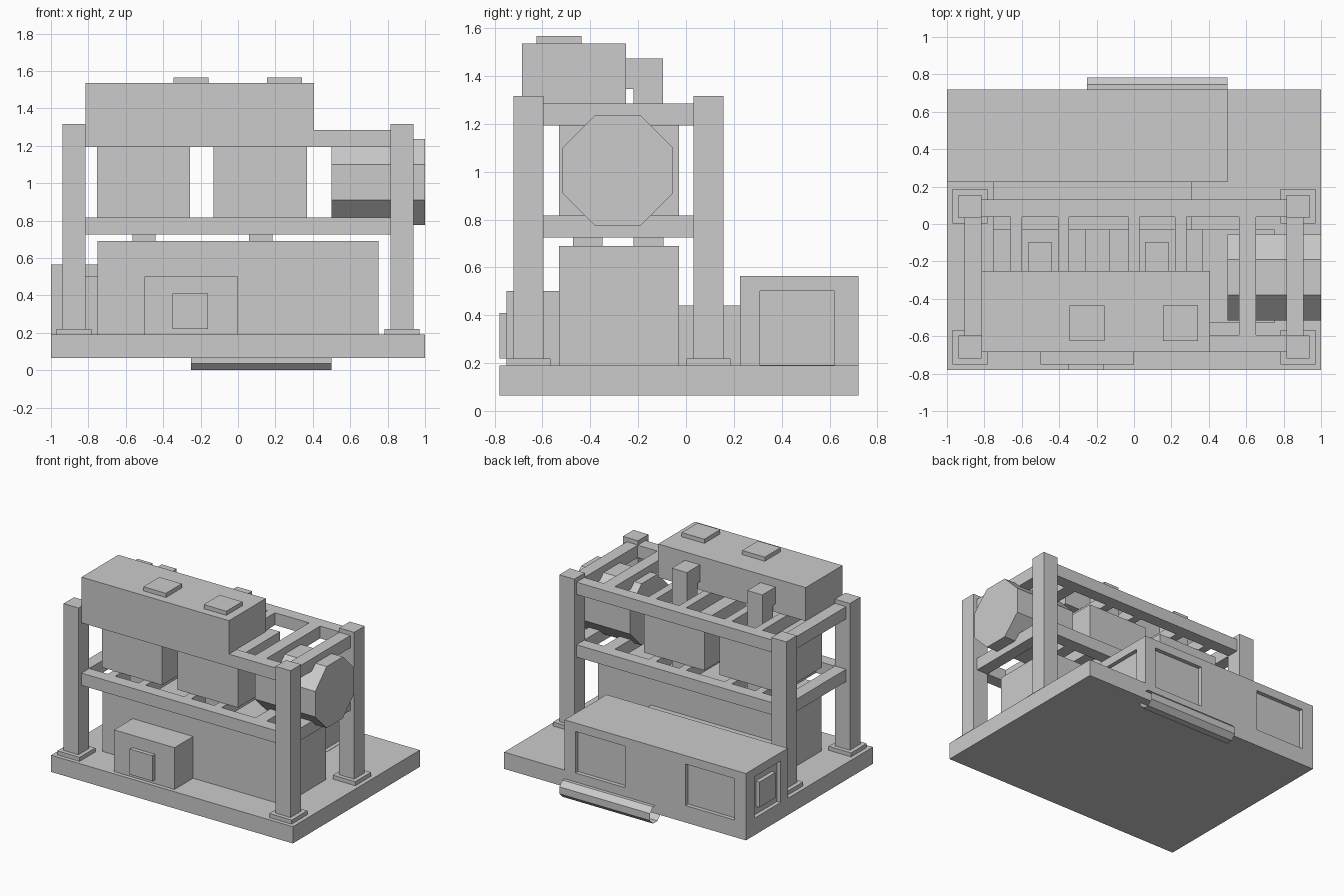
import bpy, bmesh, math
from mathutils import Matrix

if "Cube" in bpy.data.objects:
    bpy.data.objects.remove(bpy.data.objects["Cube"])


def add_object(name, bm):
    me = bpy.data.meshes.new(name)
    bm.to_mesh(me)
    bm.free()
    ob = bpy.data.objects.new(name, me)
    bpy.context.collection.objects.link(ob)
    return ob


def box(name, x, y, z):
    """Axis-aligned box from (min, max) ranges."""
    bm = bmesh.new()
    bmesh.ops.create_cube(bm, size=1)
    for v in bm.verts:
        for i, (lo, hi) in enumerate((x, y, z)):
            v.co[i] = lo if v.co[i] < 0 else hi
    return add_object(name, bm)


def octagon_bar(name, x, cy, cz, apothem, caps):
    """Eight-sided cylinder along x with flat sides facing y and z."""
    bm = bmesh.new()
    r = apothem / math.cos(math.pi / 8)
    bmesh.ops.create_cone(bm, cap_ends=caps, segments=8, radius1=r, radius2=r,
                          depth=x[1] - x[0])
    if abs(max(v.co.y for v in bm.verts) - r) < 1e-4:
        bm.transform(Matrix.Rotation(math.pi / 8, 4, 'Z'))
    bm.transform(Matrix.Rotation(math.pi / 2, 4, 'Y'))
    bm.transform(Matrix.Translation(((x[0] + x[1]) / 2, cy, cz)))
    return add_object(name, bm)


def around(c, w):
    return (c - w / 2, c + w / 2)


# base plate and the open drain tube under its back edge
box("base_plate", (-1, 1), (-0.78, 0.72), (0.065, 0.19))
octagon_bar("drain_tube", (-0.25, 0.5), 0.72, 0.0625, 0.0625, False)

# rear cabinet with recessed panels on every side
cabinet = box("rear_cabinet", (-1, 0.5), (0.225, 0.72), (0.19, 0.565))
D = 0.03
panel_z = (0.192, 0.502)
recesses = [((-1.1, -1 + D), (0.31, 0.62)), ((0.5 - D, 0.6), (0.31, 0.62))]
for xr in ((-0.905, -0.5), (0.0, 0.41)):
    recesses += [(xr, (0.72 - D, 0.8)), (xr, (0.1, 0.225 + D))]
for i, (xr, yr) in enumerate(recesses):
    cutter = box(f"recess_cutter_{i}", xr, yr, panel_z)
    cutter.hide_render = True
    cutter.hide_set(True)
    mod = cabinet.modifiers.new(f"recess_{i}", 'BOOLEAN')
    mod.operation = 'DIFFERENCE'
    mod.solver = 'EXACT'
    mod.object = cutter
box("cabinet_side_plate", (-1, -1 + D), (0.37, 0.56), (0.25, 0.44))

# main block, rear link and front control box
box("main_block", (-0.75, 0.75), (-0.53, -0.03), (0.19, 0.69))
box("rear_link", (-0.75, 0.31), (-0.03, 0.225), (0.19, 0.44))
box("control_box", (-0.5, 0), (-0.75, -0.53), (0.19, 0.502))
box("control_plate", (-0.35, -0.16), (-0.78, -0.75), (0.22, 0.41))

# frame posts with feet
for sx, side in ((-1, "left"), (1, "right")):
    for cy, end in ((-0.658, "front"), (0.094, "back")):
        cx = sx * 0.877
        box(f"{end}_{side}_post", around(cx, 0.124), around(cy, 0.124), (0.19, 1.317))
        box(f"{end}_{side}_foot", around(cx, 0.185), around(cy, 0.185), (0.19, 0.22))

# two levels of rails and cross slats
for z, level in (((0.725, 0.817), "lower"), ((1.193, 1.285), "upper")):
    box(f"{level}_front_rail", (-0.82, 0.82), (-0.685, -0.593), z)
    box(f"{level}_back_rail", (-0.82, 0.82), (0.038, 0.13), z)
    box(f"{level}_left_rail", (-0.907, -0.815), (-0.6, 0.035), z)
    box(f"{level}_right_rail", (0.815, 0.907), (-0.6, 0.035), z)
    for i, (cx, w) in enumerate(((-0.63, 0.06), (-0.377, 0.06), (0, 0.06),
                                 (0.25, 0.06), (0.607, 0.092))):
        box(f"{level}_slat_{i}", around(cx, w), (-0.593, 0.038), z)

# two tanks with pipes below and elbow pipes to the top housing
for i, (tx, px) in enumerate((((-0.755, -0.257), -0.502), ((-0.13, 0.37), 0.122))):
    box(f"tank_{i}", tx, (-0.53, -0.03), (0.817, 1.193))
    for cy, end in ((-0.41, "front"), (-0.157, "back")):
        box(f"{end}_lower_pipe_{i}", around(px, 0.124), around(cy, 0.124), (0.69, 0.817))
    box(f"elbow_riser_{i}", around(px, 0.124), (-0.22, -0.096), (1.193, 1.345))
    box(f"elbow_top_{i}", around(px, 0.124), (-0.25, -0.096), (1.345, 1.472))

# eight-sided drum
octagon_bar("drum", (0.5, 1), -0.285, 1.005, 0.23, True)

# top housing with hatches
box("top_housing", (-0.815, 0.405), (-0.685, -0.25), (1.285, 1.535))
for i, cx in enumerate((-0.252, 0.248)):
    box(f"hatch_{i}", around(cx, 0.187), (-0.625, -0.437), (1.535, 1.566))
